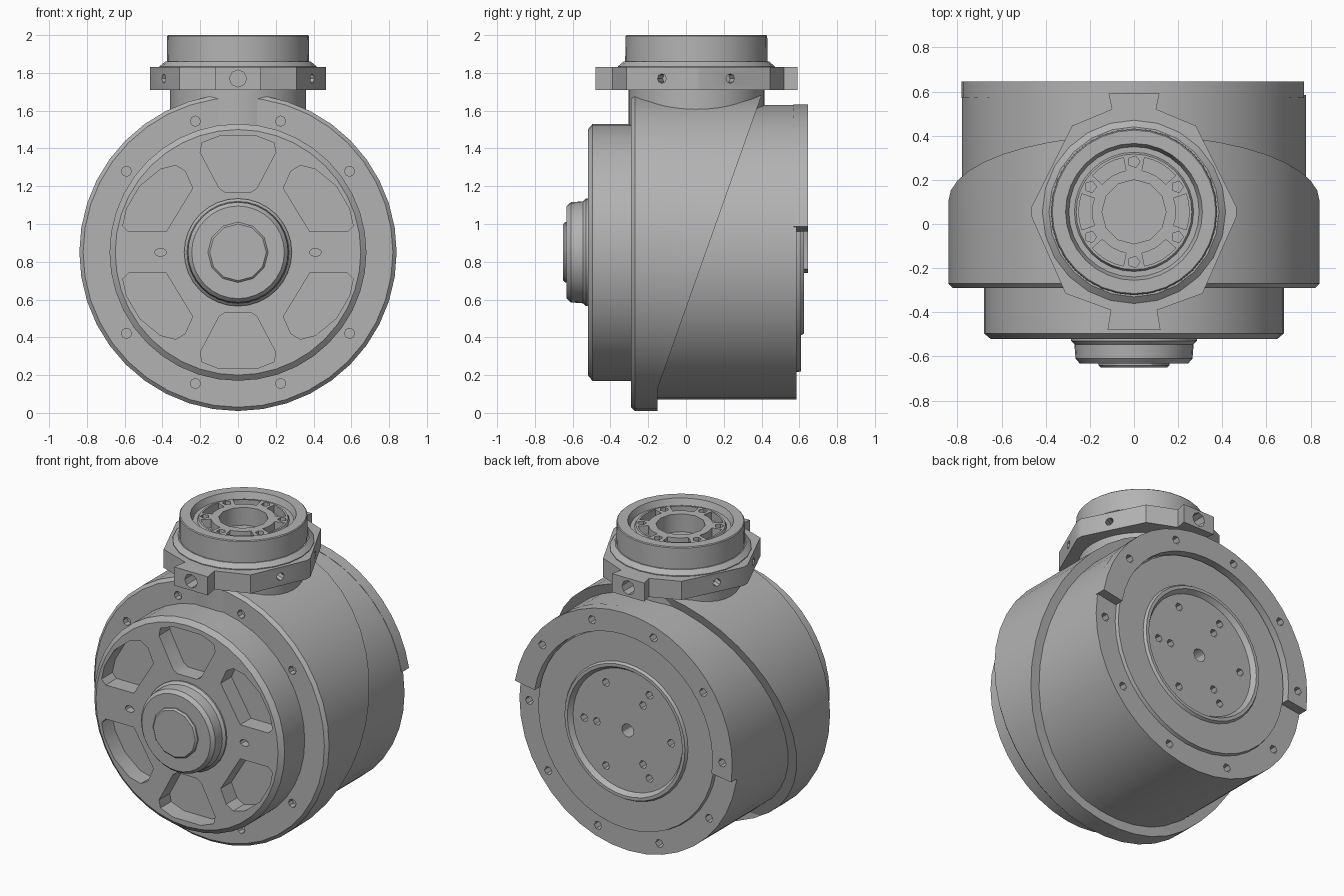
import bpy, bmesh
from math import cos, sin, radians, tau
from mathutils import Matrix, Vector

cube = bpy.data.objects.get("Cube")
if cube:
    bpy.data.objects.remove(cube, do_unlink=True)

SEG = 40
MOTOR_Z = 0.85    # height of the main axis
NECK_Y = 0.055    # depth of the upright axis

grey = bpy.data.materials.new("machined_grey")
grey.use_nodes = True
grey.diffuse_color = (0.45, 0.45, 0.45, 1)
grey.node_tree.nodes["Principled BSDF"].inputs["Base Color"].default_value = grey.diffuse_color


def place(axis, u, v, h):
    return Vector((u, h, MOTOR_Z + v)) if axis == "y" else Vector((u, NECK_Y + v, h))


def circle(r, n=SEG, u=0, v=0, turn=0):
    return [(u + r * cos(turn + tau * i / n), v + r * sin(turn + tau * i / n)) for i in range(n)]


def arc_band(r0, r1, a0, a1, n):
    """Outline of a ring segment between two angles in degrees."""
    angles = [radians(a0 + (a1 - a0) * i / n) for i in range(n + 1)]
    return ([(r1 * cos(a), r1 * sin(a)) for a in angles]
            + [(r0 * cos(a), r0 * sin(a)) for a in reversed(angles)])


def loft(bm, axis, sections):
    """Skin a list of (outline, height) sections into a closed solid."""
    rings = [[bm.verts.new(place(axis, u, v, h)) for u, v in pts] for pts, h in sections]
    faces = [bm.faces.new(rings[0]), bm.faces.new(rings[-1])]
    n = len(rings[0])
    for a, b in zip(rings, rings[1:]):
        for i in range(n):
            j = (i + 1) % n
            faces.append(bm.faces.new((a[i], a[j], b[j], b[i])))
    bmesh.ops.recalc_face_normals(bm, faces=faces)
    return [v for ring in rings for v in ring]


def prism(bm, axis, pts, h0, h1):
    return loft(bm, axis, [(pts, h0), (pts, h1)])


def lathe(bm, axis, profile, n=SEG):
    return loft(bm, axis, [(circle(r, n), h) for r, h in profile])


def to_object(name, bm):
    mesh = bpy.data.meshes.new(name)
    bm.to_mesh(mesh)
    bm.free()
    mesh.materials.append(grey)
    obj = bpy.data.objects.new(name, mesh)
    bpy.context.collection.objects.link(obj)
    return obj


def finish(name, bm, cutter=None):
    """Make the part, cut its holes and shade it."""
    obj = to_object(name, bm)
    if cutter:
        tool = to_object(name + "_cutter", cutter)
        tool.hide_render = True
        mod = obj.modifiers.new("holes", "BOOLEAN")
        mod.operation, mod.solver, mod.object = "DIFFERENCE", "EXACT", tool
        deps = bpy.context.evaluated_depsgraph_get()
        cut = bpy.data.meshes.new_from_object(obj.evaluated_get(deps))
        obj.modifiers.clear()
        obj.data = cut
        bpy.data.objects.remove(tool, do_unlink=True)
    bpy.ops.object.select_all(action="DESELECT")
    obj.select_set(True)
    bpy.context.view_layer.objects.active = obj
    bpy.ops.object.shade_smooth_by_angle(angle=radians(30))
    return obj


def polar(r, degrees):
    return r * cos(radians(degrees)), r * sin(radians(degrees))


# Front flange with its ring of bolt holes
bm, holes = bmesh.new(), bmesh.new()
lathe(bm, "y", [(0.82, -0.29), (0.84, -0.27), (0.84, -0.15)])
for a in (36, 72, 108, 144, 216, 252, 288, 324):
    u, v = polar(0.73, a)
    prism(holes, "y", circle(0.027, 8, u, v), -0.4, -0.23)
finish("front_flange", bm, holes)

# Outer sleeve, trimmed by a slanted plane at the back
bm = bmesh.new()
lathe(bm, "y", [(0.84, -0.25), (0.84, 0.6)])
low, high = Vector((0, -0.15, 0.13)), Vector((0, 0.4, 1.68))
normal = (high - low).cross(Vector((1, 0, 0))).normalized()
if normal.y < 0:
    normal.negate()
cut = bmesh.ops.bisect_plane(bm, geom=bm.verts[:] + bm.edges[:] + bm.faces[:],
                             plane_co=low, plane_no=normal, clear_outer=True)
bmesh.ops.holes_fill(bm, edges=[e for e in bm.edges if e.is_boundary], sides=0)
bmesh.ops.recalc_face_normals(bm, faces=bm.faces)
finish("slanted_sleeve", bm)

# Rear housing: stepped back face with a shallow dish in the middle
bm, holes = bmesh.new(), bmesh.new()
lathe(bm, "y", [(0.78, -0.2), (0.78, 0.585), (0.635, 0.585), (0.63, 0.608), (0.44, 0.608),
                (0.43, 0.625), (0.41, 0.625), (0.39, 0.595)])
for k in range(10):
    if k in (0, 6, 7, 8, 9):
        u, v = polar(0.71, 36 * k)
        prism(holes, "y", circle(0.027, 6, u, v), 0.53, 0.7)
prism(holes, "y", circle(0.042, 12), 0.5, 0.7)
for k in range(6):
    u, v = polar(0.31, 60 * k)
    prism(holes, "y", circle(0.026, 6, u, v), 0.53, 0.7)
for k in range(3):
    u, v = polar(0.22, 120 * k)
    prism(holes, "y", circle(0.026, 6, u, v), 0.53, 0.7)
finish("rear_housing", bm, holes)

# Raised half ring on the back
bm, holes = bmesh.new(), bmesh.new()
prism(bm, "y", arc_band(0.64, 0.782, 10, 188, 22), 0.57, 0.645)
for k in range(1, 6):
    u, v = polar(0.71, 36 * k)
    prism(holes, "y", circle(0.027, 6, u, v), 0.59, 0.7)
finish("rear_half_ring", bm, holes)

# Front drum with six window pockets and two small slots
bm, holes = bmesh.new(), bmesh.new()
lathe(bm, "y", [(0.68, -0.2), (0.68, -0.495), (0.65, -0.52)])
side_window = [(0.24, 0.34), (0.38, 0.11), (0.58, 0.11), (0.61, 0.14), (0.59, 0.23),
               (0.52, 0.35), (0.41, 0.44), (0.33, 0.46), (0.28, 0.43)]
top_window = [(0.07, 0.32), (0.1, 0.34), (0.2, 0.53), (0.19, 0.58), (0.1, 0.615)]
top_window += [(-u, v) for u, v in reversed(top_window)]
for sv in (1, -1):
    prism(holes, "y", [(u, sv * v) for u, v in top_window], -0.6, -0.41)
    for su in (1, -1):
        prism(holes, "y", [(su * u, sv * v) for u, v in side_window], -0.6, -0.41)
for su in (1, -1):
    slot = [(su * 0.41 + u * 1.5, v) for u, v in circle(0.021, 10)]
    prism(holes, "y", slot, -0.6, -0.47)
finish("front_drum", bm, holes)

# Hub and its cap
bm = bmesh.new()
lathe(bm, "y", [(0.285, -0.5), (0.285, -0.53), (0.27, -0.545), (0.265, -0.61), (0.245, -0.632)], 32)
finish("hub", bm)
bm = bmesh.new()
lathe(bm, "y", [(0.16, -0.6), (0.16, -0.64), (0.15, -0.65)], 12)
finish("hub_cap", bm)

# Neck between the housing and the collar
bm = bmesh.new()
lathe(bm, "z", [(0.36, 1.3), (0.36, 1.75)])
finish("neck", bm)

# Six-sided collar with two clamp tabs and radial screw holes
bm, holes = bmesh.new(), bmesh.new()
right_half = [(0.12, -0.535), (0.105, -0.445), (0.31, -0.37), (0.465, -0.02), (0.465, 0.02),
              (0.28, 0.39), (0.1, 0.465), (0.115, 0.535)]
collar = right_half + [(-u, v) for u, v in reversed(right_half)]
prism(bm, "z", collar, 1.71, 1.83)
for a in (0, 180, 65, 115, 245, 295):
    r = 0.045 if a % 180 == 0 else 0.025
    verts = prism(holes, "y", circle(r, 8, 0, 1.77 - MOTOR_Z), -0.7, NECK_Y - 0.37)
    bmesh.ops.rotate(holes, verts=verts, cent=(0, NECK_Y, 0),
                     matrix=Matrix.Rotation(radians(a), 3, "Z"))
finish("collar", bm, holes)

# Sloped shoulder above the collar
bm = bmesh.new()
lathe(bm, "z", [(0.415, 1.82), (0.415, 1.835), (0.385, 1.86)], 24)
finish("collar_shoulder", bm)

# Top connector: recessed face, centre bore, curved slots and pin holes
bm, holes = bmesh.new(), bmesh.new()
lathe(bm, "z", [(0.378, 1.8), (0.375, 1.995), (0.37, 2.0), (0.31, 2.0), (0.295, 1.96),
                (0.27, 1.96), (0.262, 1.975)], 32)
prism(holes, "z", circle(0.145, 12), 1.83, 2.1)
for k in range(6):
    a = 60 * k
    prism(holes, "z", arc_band(0.19, 0.25, a - 19, a + 19, 4), 1.92, 2.1)
    u, v = polar(0.227, a + 30)
    prism(holes, "z", circle(0.027, 5, u, v), 1.92, 2.1)
finish("top_connector", bm, holes)
